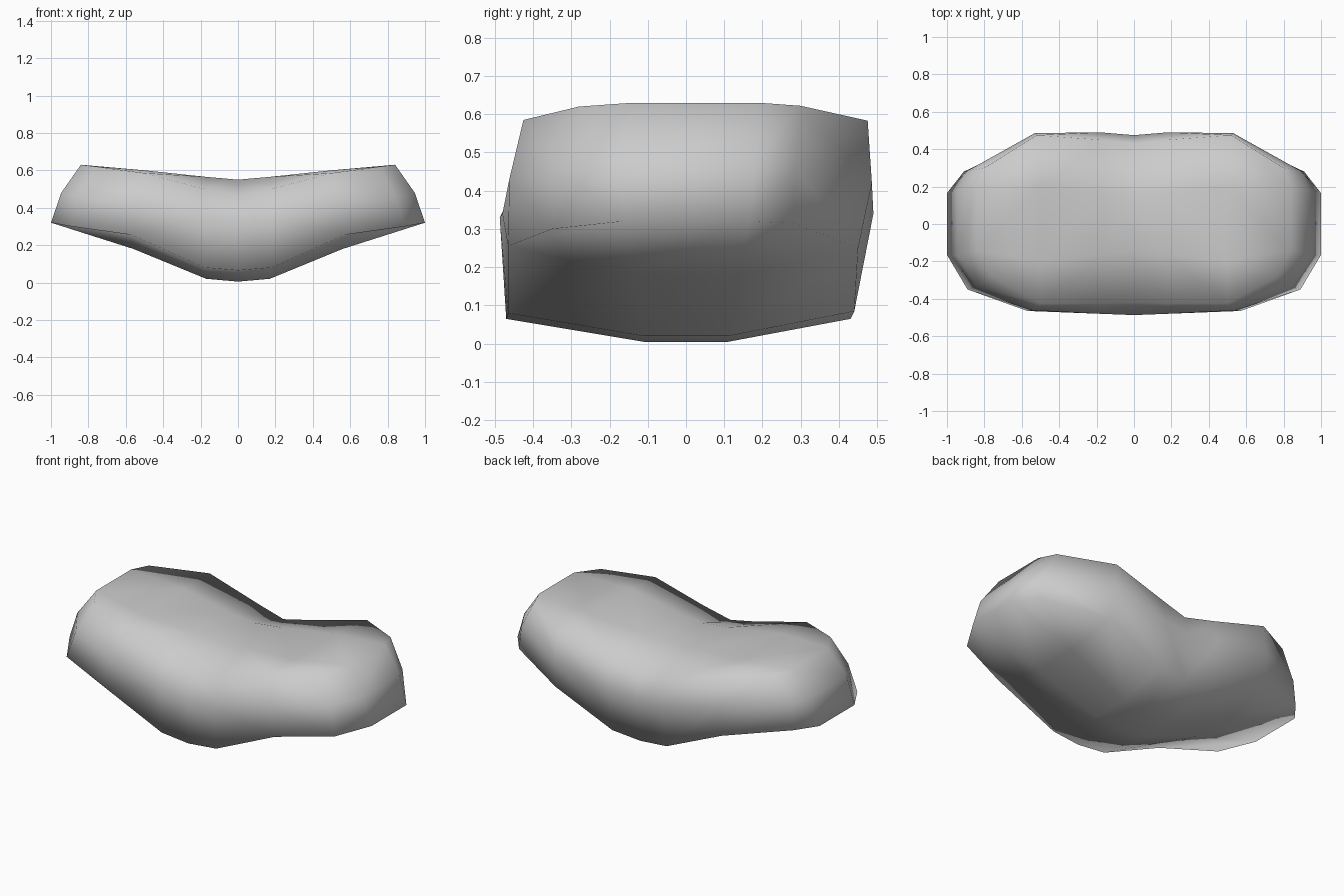
import bpy, bmesh

if "Cube" in bpy.data.objects:
    bpy.data.objects.remove(bpy.data.objects["Cube"])

# Cross-sections of the right half, running around from the underside:
# underside front/back, back low rim, back middle, back top rim,
# crest back/front, front top rim, front middle, front low rim
middle = [(0, -.11, .005), (0, .11, .005), (0, .43, .065), (0, .475, .33), (0, .43, .465),
          (0, .15, .55), (0, -.15, .55), (0, -.42, .465), (0, -.487, .33), (0, -.47, .065)]
inner = [(.17, -.11, .02), (.17, .11, .02), (.18, .44, .085), (.18, .49, .34), (.18, .45, .50),
         (.17, .16, .565), (.17, -.16, .565), (.18, -.425, .50), (.18, -.48, .34), (.18, -.465, .08)]
outer = [(.56, -.14, .18), (.56, .14, .18), (.55, .45, .25), (.53, .486, .42), (.52, .475, .583),
         (.5, .2, .60), (.5, -.2, .60), (.5, -.425, .585), (.54, -.462, .43), (.57, -.465, .255)]
end = [(1, -.165, .32), (1, .165, .32), (.91, .28, .315), (.89, .285, .46), (.80, .30, .622),
       (.84, .19, .63), (.84, -.14, .63), (.76, -.28, .62), (.84, -.335, .46), (.89, -.35, .30)]

bm = bmesh.new()
rings = [[bm.verts.new(p) for p in s] for s in (middle, inner, outer, end)]
for a, b in zip(rings, rings[1:]):
    for i in range(10):
        j = (i + 1) % 10
        bm.faces.new((a[i], a[j], b[j], b[i]))

# Bulged end cap
r = rings[-1]
front = bm.verts.new((.945, -.17, .48))
back = bm.verts.new((.945, .18, .48))
for f in ((r[0], r[1], back, front), (r[1], r[2], r[3], back), (back, r[3], r[4], r[5]),
          (front, back, r[5], r[6]), (front, r[6], r[7], r[8]), (r[0], front, r[8], r[9])):
    bm.faces.new(f)

# Mirror to the left half
geom = bm.verts[:] + bm.edges[:] + bm.faces[:]
bmesh.ops.mirror(bm, geom=geom, axis='X', merge_dist=.001)
bmesh.ops.remove_doubles(bm, verts=bm.verts[:], dist=.001)
bmesh.ops.recalc_face_normals(bm, faces=bm.faces[:])
for f in bm.faces:
    f.smooth = True

mesh = bpy.data.meshes.new("curved_pad")
bm.to_mesh(mesh)
bm.free()
bpy.context.collection.objects.link(bpy.data.objects.new("curved_pad", mesh))
